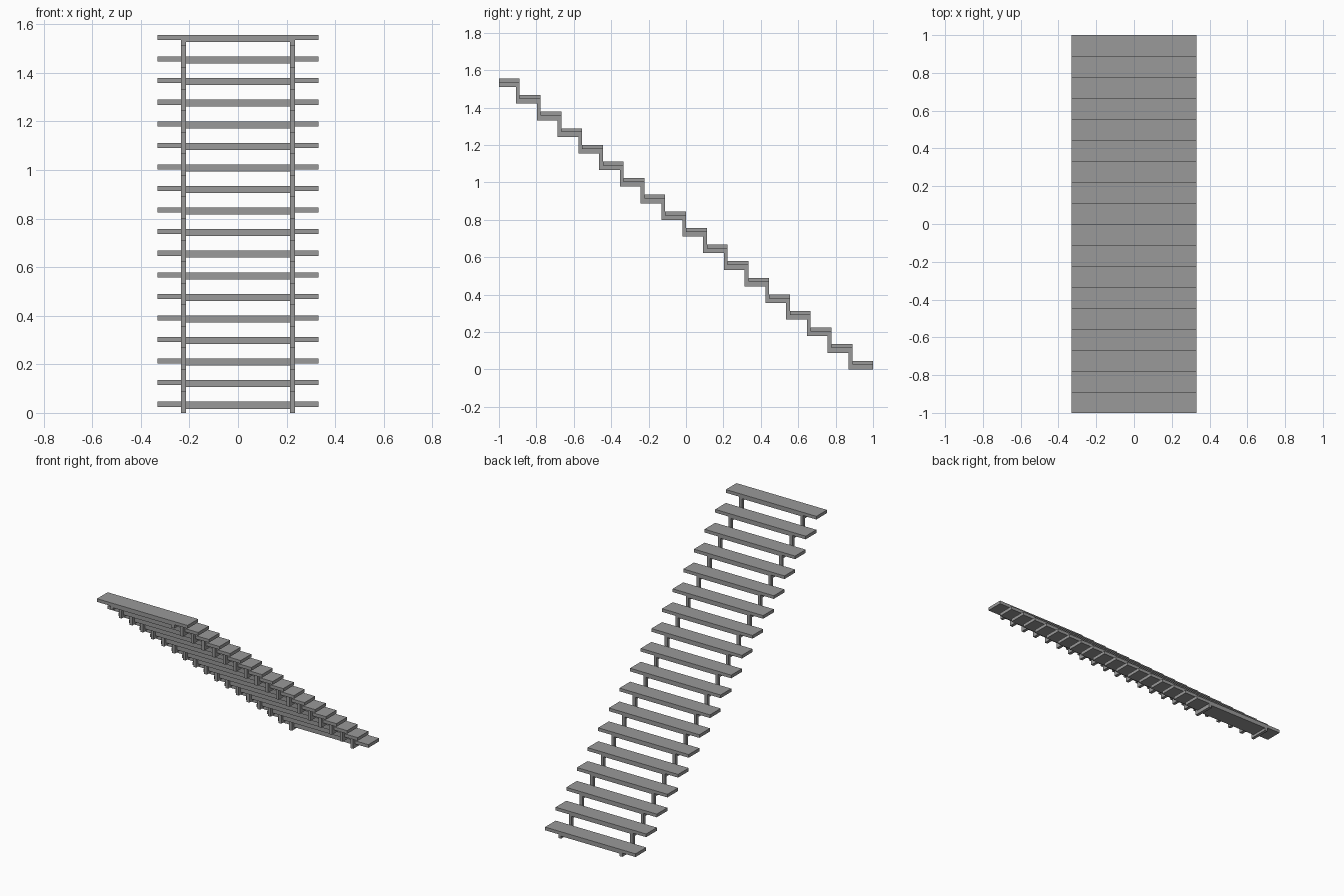
import bpy
import bmesh

STEPS = 18
RUN = 2.0 / STEPS          # depth of one step
RISE = 0.0888              # height between steps
BAR = 0.02                 # width of the stringer bars
BEAM = 0.025               # height of the bar under each tread
TREAD = 0.021              # tread thickness
HALF_WIDTH = 0.331
STRINGER_X = 0.224

cube = bpy.data.objects.get("Cube")
if cube:
    bpy.data.objects.remove(cube, do_unlink=True)

grey = bpy.data.materials.new("plain grey")
grey.use_nodes = True
colour = (0.32, 0.32, 0.32, 1)
grey.diffuse_color = colour
grey.node_tree.nodes["Principled BSDF"].inputs["Base Color"].default_value = colour


def add_object(name, bm):
    bmesh.ops.recalc_face_normals(bm, faces=bm.faces)
    mesh = bpy.data.meshes.new(name)
    bm.to_mesh(mesh)
    bm.free()
    mesh.materials.append(grey)
    obj = bpy.data.objects.new(name, mesh)
    bpy.context.collection.objects.link(obj)
    return obj


def box(name, x, y, z):
    """Box from (low, high) ranges on each axis."""
    bm = bmesh.new()
    bmesh.ops.create_cube(bm, size=1)
    for v in bm.verts:
        for axis, (low, high) in enumerate((x, y, z)):
            v.co[axis] = high if v.co[axis] > 0 else low
    return add_object(name, bm)


# Treads and the thin support plates below them
for i in range(STEPS):
    back = 1 - i * RUN
    front = back - RUN
    z = i * RISE + BEAM
    box(f"tread_{i + 1}", (-HALF_WIDTH, HALF_WIDTH), (front, back), (z, z + TREAD))
    inner = STRINGER_X - BAR / 2
    box(f"support_plate_{i + 1}", (-inner, inner), (front, back), (z - 0.008, z))

# Zigzag stringer outline: upper edge going up, lower edge coming back down
upper, lower = [], []
for i in range(STEPS):
    back, front, z = 1 - i * RUN, 1 - (i + 1) * RUN, i * RISE
    last = i == STEPS - 1
    upper += [(back, z + BEAM), (front, z + BEAM)]
    lower += [(back - (BAR if i else 0), z), (front - (0 if last else BAR), z)]
outline = upper + lower[::-1]

for name, side in (("left_stringer", 1), ("right_stringer", -1)):
    bm = bmesh.new()
    x = side * STRINGER_X - BAR / 2
    face = bm.faces.new([bm.verts.new((x, y, z)) for y, z in outline])
    result = bmesh.ops.extrude_face_region(bm, geom=[face])
    moved = [g for g in result["geom"] if isinstance(g, bmesh.types.BMVert)]
    bmesh.ops.translate(bm, verts=moved, vec=(BAR, 0, 0))
    add_object(name, bm)
